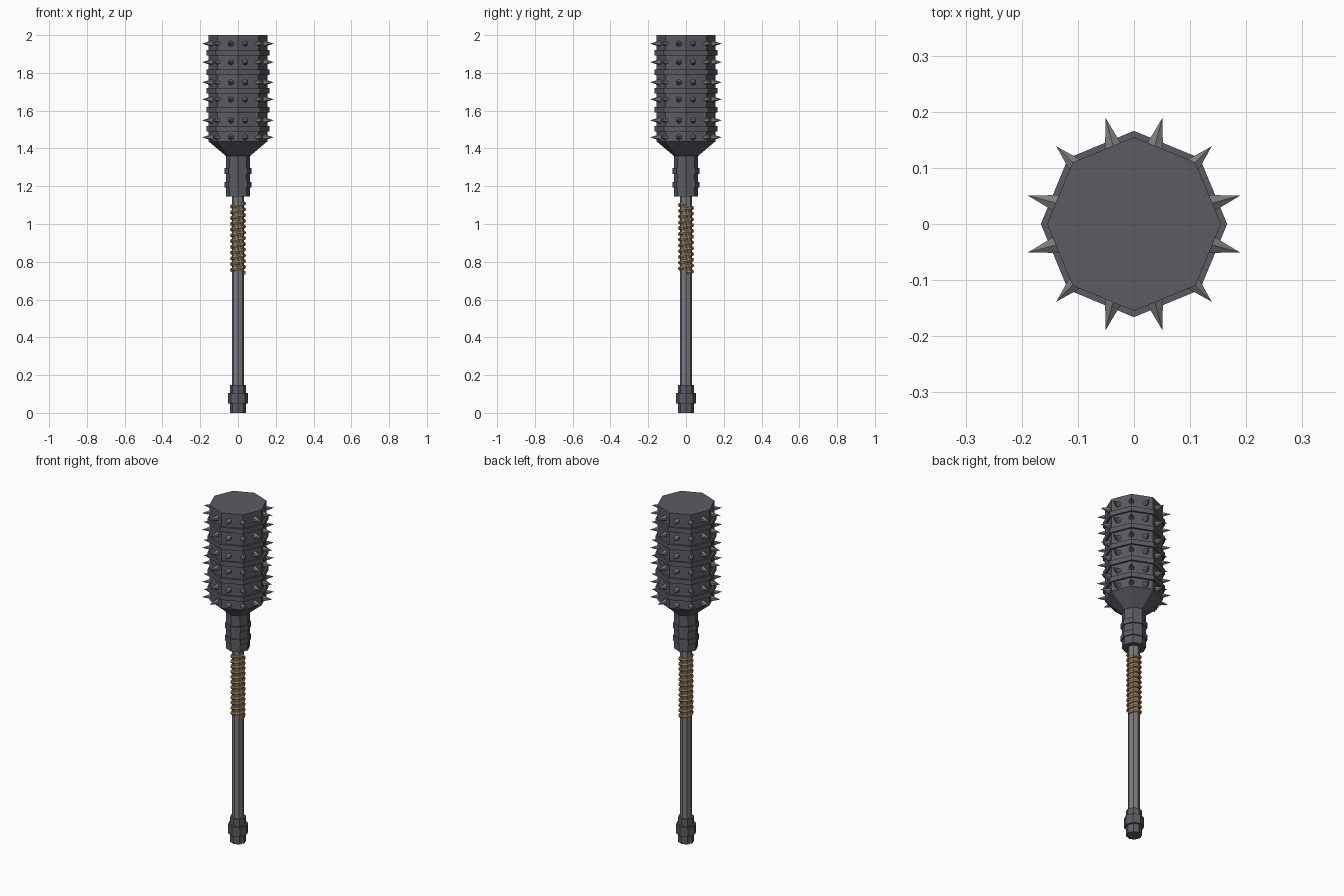
import bpy, bmesh, math
from mathutils import Matrix, Vector

if "Cube" in bpy.data.objects:
    bpy.data.objects.remove(bpy.data.objects["Cube"])


def material(name, rgb):
    m = bpy.data.materials.new(name)
    m.diffuse_color = (*rgb, 1)
    m.use_nodes = True
    m.node_tree.nodes["Principled BSDF"].inputs["Base Color"].default_value = m.diffuse_color
    return m


DARK = material("dark iron", (0.105, 0.105, 0.125))
STEEL = material("shaft steel", (0.19, 0.195, 0.215))
SPIKE = material("spike steel", (0.20, 0.20, 0.21))
CORD = material("tan cord", (0.36, 0.23, 0.085))


def finish(name, bm, mat):
    bmesh.ops.recalc_face_normals(bm, faces=bm.faces)
    me = bpy.data.meshes.new(name)
    bm.to_mesh(me)
    bm.free()
    me.materials.append(mat)
    ob = bpy.data.objects.new(name, me)
    bpy.context.collection.objects.link(ob)
    return ob


def lathe(name, profile, mat, sides=8):
    """Closed faceted solid from (radius, z) rings, corners on the axes."""
    bm = bmesh.new()
    rings = [[bm.verts.new((r * math.cos(2 * math.pi * i / sides),
                            r * math.sin(2 * math.pi * i / sides), z))
              for i in range(sides)] for r, z in profile]
    for a, b in zip(rings, rings[1:]):
        for i in range(sides):
            j = (i + 1) % sides
            bm.faces.new((a[i], a[j], b[j], b[i]))
    bm.faces.new(rings[0])
    bm.faces.new(rings[-1])
    return finish(name, bm, mat)


def banded(start, end, radius, bands, band_radius, height):
    """Profile of a column with raised square-edged bands."""
    p = [(radius, start)]
    for z in bands:
        lo, hi = z - height / 2, z + height / 2
        p += [(radius, lo), (band_radius, lo), (band_radius, hi), (radius, hi)]
    return p + [(radius, end)]


# pommel, shaft, neck socket
lathe("pommel", banded(0, 0.148, 0.043, [0.078], 0.054, 0.056), DARK)
lathe("shaft", [(0.033, 0.1), (0.033, 1.2)], STEEL)
lathe("neck_socket", banded(1.145, 1.362, 0.064, [1.207, 1.281], 0.071, 0.03), DARK)

# spiked head with flared base
rows = [1.459, 1.549, 1.66, 1.75, 1.857, 1.955]
mids = [(a + b) / 2 for a, b in zip(rows, rows[1:])]
lathe("head", [(0.064, 1.36)] + banded(1.437, 2.0, 0.155, mids, 0.166, 0.028), DARK)

# spikes: twelve per row
bm = bmesh.new()
for z in rows:
    for k in range(12):
        a = math.radians(15 + 30 * k)
        d = Vector((math.cos(a), math.sin(a), 0))
        rot = d.to_track_quat('Z', 'Y').to_matrix().to_4x4()
        bmesh.ops.create_cone(bm, cap_ends=True, segments=6, radius1=0.019,
                              radius2=0, depth=0.058,
                              matrix=Matrix.Translation(d * 0.167 + Vector((0, 0, z))) @ rot)
bmesh.ops.remove_doubles(bm, verts=bm.verts, dist=0.0001)
finish("spikes", bm, SPIKE)

# cord wound around the grip
bm = bmesh.new()
turns, per, z0, z1 = 12, 8, 0.742, 1.108
section = [(0.028, -0.011), (0.038, -0.009), (0.042, 0), (0.038, 0.009), (0.028, 0.011)]
prev = None
for i in range(turns * per + 1):
    a = 2 * math.pi * i / per
    z = z0 + (z1 - z0) * i / (turns * per)
    cur = [bm.verts.new((r * math.cos(a), r * math.sin(a), z + h)) for r, h in section]
    if prev:
        for j in range(5):
            k = (j + 1) % 5
            bm.faces.new((prev[j], prev[k], cur[k], cur[j]))
    else:
        bm.faces.new(cur)
    prev = cur
bm.faces.new(prev)
finish("grip_cord", bm, CORD)
